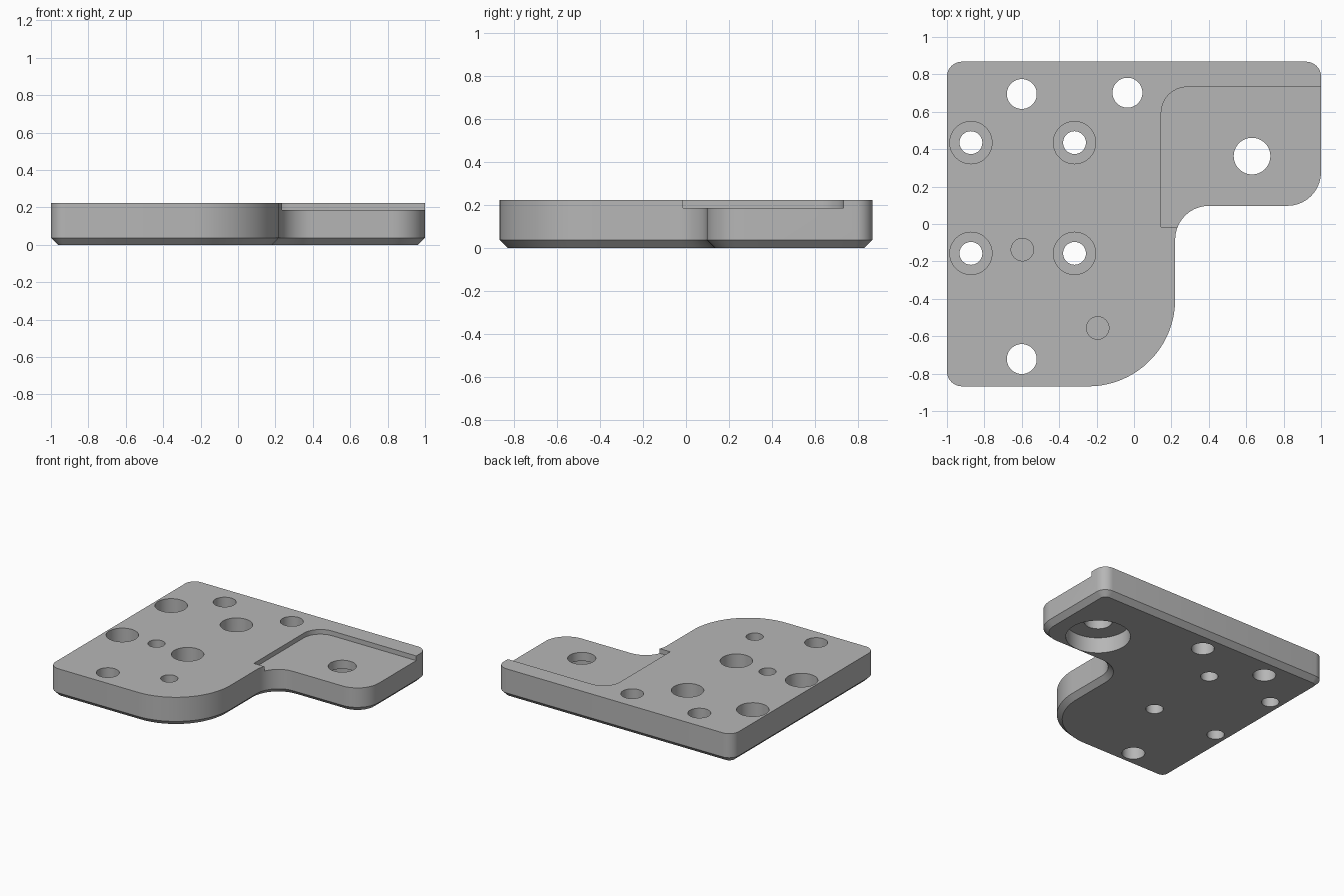
import bpy, bmesh, math

if "Cube" in bpy.data.objects:
    bpy.data.objects.remove(bpy.data.objects["Cube"])

TOP = 0.222
FLOOR = 0.186
CHAMFER = 0.037

grey = bpy.data.materials.new("machined grey")
grey.diffuse_color = (0.47, 0.47, 0.47, 1)
grey.use_nodes = True
grey.node_tree.nodes["Principled BSDF"].inputs["Base Color"].default_value = grey.diffuse_color


def rounded_outline(corners, inset=0.0):
    """Counter-clockwise axis-aligned outline: (x, y, radius), moved inward by inset."""
    pts = []
    n = len(corners)
    for i, (x, y, r) in enumerate(corners):
        px, py, _ = corners[i - 1]
        nx, ny, _ = corners[(i + 1) % n]
        a = math.hypot(x - px, y - py)
        b = math.hypot(nx - x, ny - y)
        ux, uy = (x - px) / a, (y - py) / a
        vx, vy = (nx - x) / b, (ny - y) / b
        turn = 1 if ux * vy - uy * vx > 0 else -1
        # arc centre stays put, only the radius changes with the inset
        cx, cy = x + (vx - ux) * r, y + (vy - uy) * r
        rad = r - turn * inset
        if r == 0:
            pts.append((x, y))
            continue
        steps = max(8, int(r * 60))
        for k in range(steps + 1):
            t = math.pi / 2 * k / steps
            c, s = math.cos(t), math.sin(t)
            pts.append((cx + rad * (-vx * c + ux * s), cy + rad * (-vy * c + uy * s)))
    return pts


def loft(name, rings):
    """Closed solid through stacked rings of (points, z)."""
    bm = bmesh.new()
    loops = [[bm.verts.new((x, y, z)) for x, y in pts] for pts, z in rings]
    n = len(loops[0])
    for lo, hi in zip(loops, loops[1:]):
        for i in range(n):
            j = (i + 1) % n
            bm.faces.new((lo[i], lo[j], hi[j], hi[i]))
    bm.faces.new(loops[0][::-1])
    bm.faces.new(loops[-1])
    bmesh.ops.recalc_face_normals(bm, faces=bm.faces)
    mesh = bpy.data.meshes.new(name)
    bm.to_mesh(mesh)
    bm.free()
    obj = bpy.data.objects.new(name, mesh)
    bpy.context.collection.objects.link(obj)
    obj.data.materials.append(grey)
    return obj


def drill(name, x, y, r, z0, z1):
    ring = [(x + r * math.cos(2 * math.pi * k / 48),
             y + r * math.sin(2 * math.pi * k / 48)) for k in range(48)]
    return loft(name, [(ring, z0), (ring, z1)])


# L-shaped plate with a chamfered bottom edge
outline = [(-1, -0.868, 0.08), (0.22, -0.868, 0.465), (0.22, 0.097, 0.18),
           (1, 0.097, 0.18), (1, 0.868, 0.08), (-1, 0.868, 0.08)]
full = rounded_outline(outline)
plate = loft("mounting_plate", [(rounded_outline(outline, CHAMFER), 0),
                                (full, CHAMFER), (full, TOP)])

# Shallow pocket on the arm
pocket = rounded_outline([(0.145, -0.015, 0), (1.2, -0.015, 0),
                          (1.2, 0.733, 0), (0.145, 0.733, 0.14)])
cutters = [loft("pocket_cutter", [(pocket, FLOOR), (pocket, 0.4)])]

# Plain through holes
for x, y in ((-0.6, 0.695), (-0.035, 0.702), (-0.6, -0.722)):
    cutters.append(drill("through_cutter", x, y, 0.08, -0.1, 0.4))

# Counterbored screw holes
for x in (-0.872, -0.318):
    for y in (0.435, -0.157):
        cutters.append(drill("screw_cutter", x, y, 0.061, -0.1, 0.4))
        cutters.append(drill("counterbore_cutter", x, y, 0.113, 0.08, 0.4))

# Blind pin holes
for x, y in ((-0.597, -0.137), (-0.194, -0.556)):
    cutters.append(drill("pin_cutter", x, y, 0.06, 0.09, 0.4))

# Arm hole with a wide recess underneath
cutters.append(drill("arm_hole_cutter", 0.631, 0.363, 0.098, -0.1, 0.4))
cutters.append(drill("arm_recess_cutter", 0.631, 0.363, 0.225, -0.1, 0.12))

bpy.context.view_layer.objects.active = plate
for cutter in cutters:
    mod = plate.modifiers.new("cut", 'BOOLEAN')
    mod.operation = 'DIFFERENCE'
    mod.solver = 'EXACT'
    mod.object = cutter
    bpy.ops.object.modifier_apply(modifier=mod.name)
    bpy.data.objects.remove(cutter)

# Smooth round walls, crisp edges
bpy.ops.object.select_all(action='DESELECT')
plate.select_set(True)
bpy.ops.object.shade_smooth_by_angle(angle=math.radians(25))
